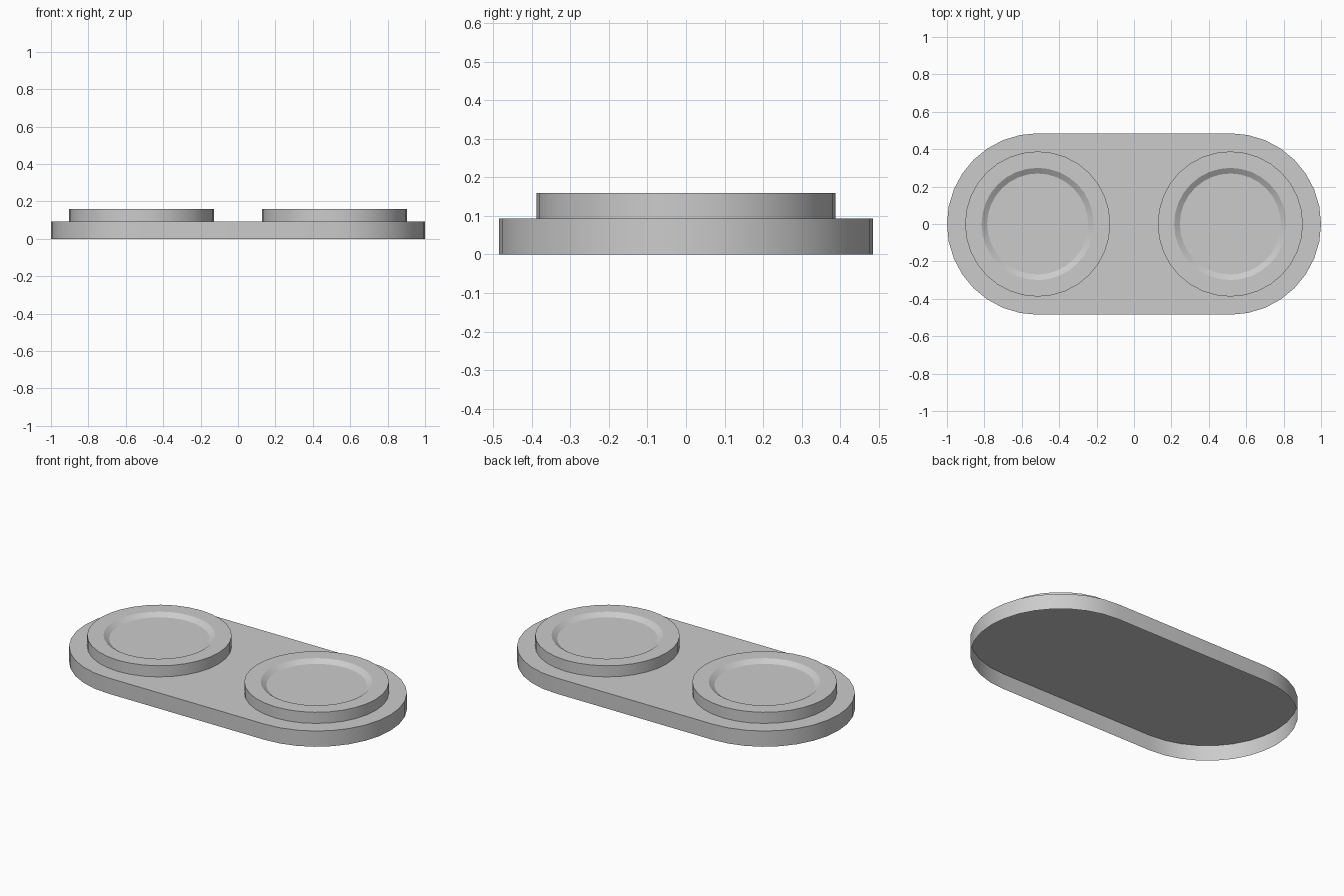
import bpy, bmesh
from math import cos, sin, pi

if "Cube" in bpy.data.objects:
    bpy.data.objects.remove(bpy.data.objects["Cube"])

SEG = 32
R_BASE, R_PAD = 0.485, 0.388
CX = 1 - R_BASE
DECK, TOP, FLOOR = 0.093, 0.159, 0.139


def circle(r, z, cx=0.0):
    return [(cx + r * cos(2 * pi * i / SEG), r * sin(2 * pi * i / SEG), z) for i in range(SEG)]


def stadium(r, z):
    half = SEG // 2
    pts = []
    for cx, start in ((CX, -pi / 2), (-CX, pi / 2)):
        pts += [(cx + r * cos(start + pi * i / half), r * sin(start + pi * i / half), z)
                for i in range(half + 1)]
    return pts


def loft(name, loops):
    """Bridge successive loops and cap the last one; the underside stays open."""
    bm = bmesh.new()
    rings = [[bm.verts.new(p) for p in loop] for loop in loops]
    for a, b in zip(rings, rings[1:]):
        n = len(a)
        for i in range(n):
            j = (i + 1) % n
            bm.faces.new((a[i], a[j], b[j], b[i]))
    bm.faces.new(rings[-1])
    mesh = bpy.data.meshes.new(name)
    bm.to_mesh(mesh)
    bm.free()
    obj = bpy.data.objects.new(name, mesh)
    bpy.context.collection.objects.link(obj)
    bpy.ops.object.select_all(action='DESELECT')
    obj.select_set(True)
    bpy.context.view_layer.objects.active = obj
    bpy.ops.object.shade_smooth_by_angle(angle=pi / 7)
    return obj


# Hollow stadium-shaped base plate
loft("base_plate", [stadium(R_BASE, 0), stadium(R_BASE, DECK)])

# Two raised round pads with bevelled, sunken centres
for side, cx in (("left", -CX), ("right", CX)):
    loft(side + "_pad", [circle(R_PAD, DECK, cx), circle(R_PAD, TOP, cx),
                         circle(0.30, TOP, cx), circle(0.27, FLOOR, cx)])
